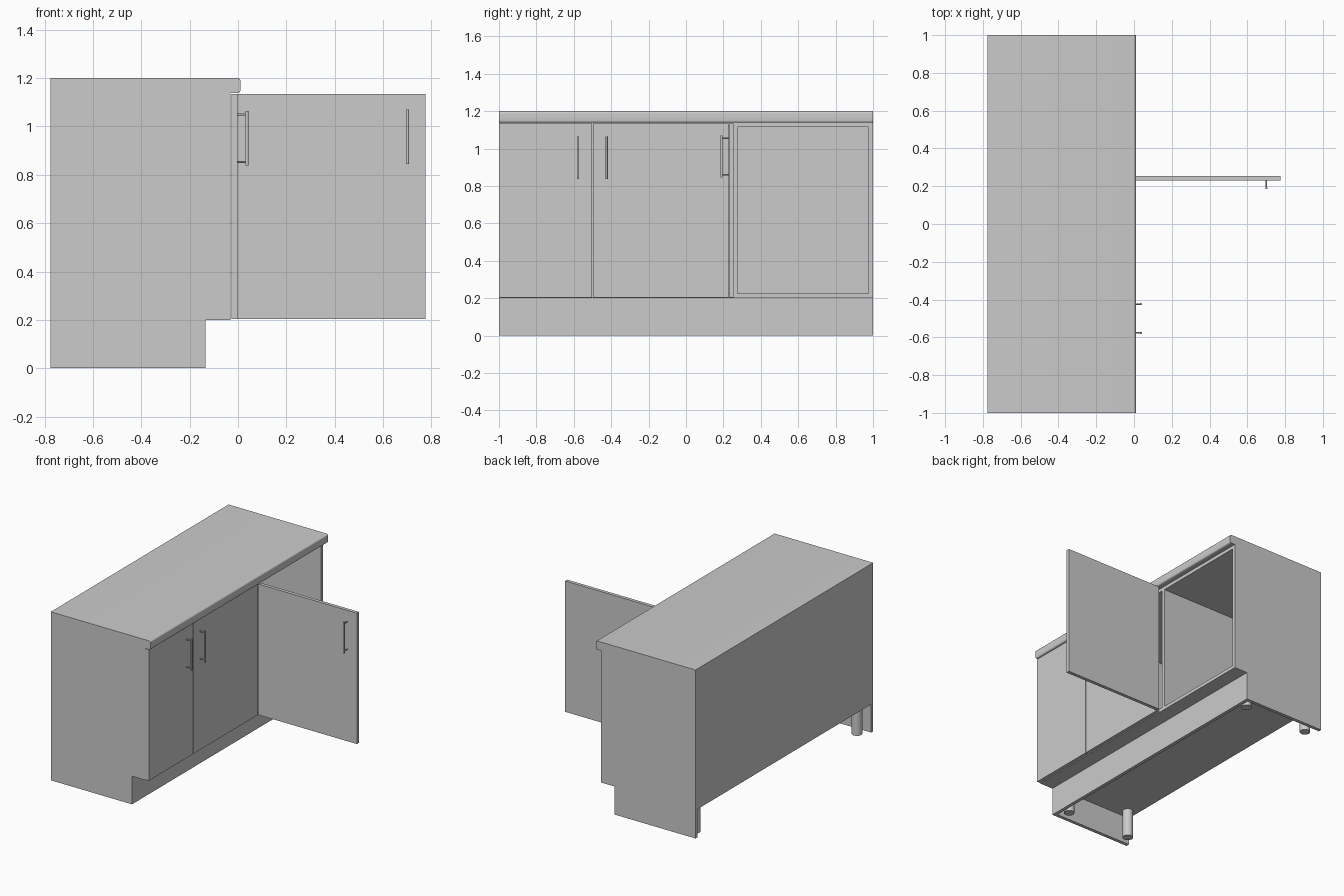
import bpy, bmesh
from mathutils import Vector, Matrix

if "Cube" in bpy.data.objects:
    bpy.data.objects.remove(bpy.data.objects["Cube"])

BACK, FRONT, KICK = -0.775, -0.03, -0.135
LOW, TOP, T = 0.2, 1.138, 0.024


def finish(name, bm):
    bmesh.ops.recalc_face_normals(bm, faces=bm.faces)
    mesh = bpy.data.meshes.new(name)
    bm.to_mesh(mesh)
    bm.free()
    ob = bpy.data.objects.new(name, mesh)
    bpy.context.collection.objects.link(ob)
    return ob


def box(name, x, y, z):
    bm = bmesh.new()
    bmesh.ops.create_cube(bm, size=1)
    for v in bm.verts:
        v.co = Vector([a + (b - a) * (c + 0.5) for (a, b), c in zip((x, y, z), v.co)])
    return finish(name, bm)


def extrude_y(name, profile, y0, y1):
    bm = bmesh.new()
    face = bm.faces.new([bm.verts.new((x, y0, z)) for x, z in profile])
    ext = bmesh.ops.extrude_face_region(bm, geom=[face])
    for v in ext['geom']:
        if isinstance(v, bmesh.types.BMVert):
            v.co.y = y1
    return finish(name, bm)


def add_rod(bm, a, b, r, n=16):
    a, b = Vector(a), Vector(b)
    rot = (b - a).to_track_quat('Z', 'Y').to_matrix().to_4x4()
    bmesh.ops.create_cone(bm, cap_ends=True, segments=n, radius1=r, radius2=r,
                          depth=(b - a).length, matrix=Matrix.Translation((a + b) / 2) @ rot)


def smooth(ob):
    bpy.ops.object.select_all(action='DESELECT')
    ob.select_set(True)
    bpy.context.view_layer.objects.active = ob
    bpy.ops.object.shade_smooth_by_angle()


# bar handle: base point on the door face, outward direction
def handle(name, base, out):
    base, out = Vector(base), Vector(out)
    bm = bmesh.new()
    bar = base + out * 0.04
    add_rod(bm, bar - Vector((0, 0, 0.113)), bar + Vector((0, 0, 0.113)), 0.006)
    for dz in (-0.098, 0.098):
        off = Vector((0, 0, dz))
        add_rod(bm, base + off, bar + off, 0.004, 12)
    smooth(finish(name, bm))


# end panels with toe-kick notch
side = [(BACK, 0), (KICK, 0), (KICK, LOW), (FRONT, LOW), (FRONT, TOP), (BACK, TOP)]
extrude_y("end_panel_near", side, -1, -1 + T)
extrude_y("end_panel_far", side, 1 - T, 1)

# carcass panels
inner = (-1 + T, 1 - T)
box("back_panel", (BACK, BACK + 0.018), inner, (LOW, TOP))
box("bottom_panel", (BACK + 0.018, FRONT), inner, (LOW, LOW + T))
box("top_panel", (BACK + 0.018, FRONT), inner, (TOP - T, TOP))
for i, y in enumerate((-0.5 - T / 2, 0.252)):
    box(f"partition_{i + 1}", (BACK + 0.018, FRONT), (y, y + T), (LOW + T, TOP - T))
box("plinth", (KICK - T, KICK), inner, (0, LOW))

# worktop with rounded front edge
top = box("worktop", (BACK, 0.01), (-1, 1), (TOP, 1.2))
bm = bmesh.new()
bm.from_mesh(top.data)
edges = [e for e in bm.edges if all(v.co.x > 0 for v in e.verts)
         and abs(e.verts[0].co.y - e.verts[1].co.y) > 1]
bmesh.ops.bevel(bm, geom=edges, offset=0.012, segments=5, profile=0.5, affect='EDGES')
bm.to_mesh(top.data)
bm.free()
smooth(top)

# doors: two closed, one swung open at a right angle
box("door_small", (-0.027, -0.003), (-1, -0.503), (LOW + 0.003, TOP - 0.003))
box("door_middle", (-0.027, -0.003), (-0.497, 0.226), (LOW + 0.003, TOP - 0.003))
box("door_open", (-0.003, 0.775), (0.23, 0.254), (LOW + 0.003, TOP - 0.003))
handle("handle_small", (-0.003, -0.577, 0.951), (1, 0, 0))
handle("handle_middle", (-0.003, -0.424, 0.951), (1, 0, 0))
handle("handle_open", (0.701, 0.23, 0.957), (0, -1, 0))

# feet under the carcass
for i, x in enumerate((-0.71, -0.205)):
    for j, y in enumerate((-0.91, 0.91)):
        bm = bmesh.new()
        add_rod(bm, (x, y, 0), (x, y, LOW), 0.035, 24)
        smooth(finish(f"foot_{i * 2 + j + 1}", bm))
